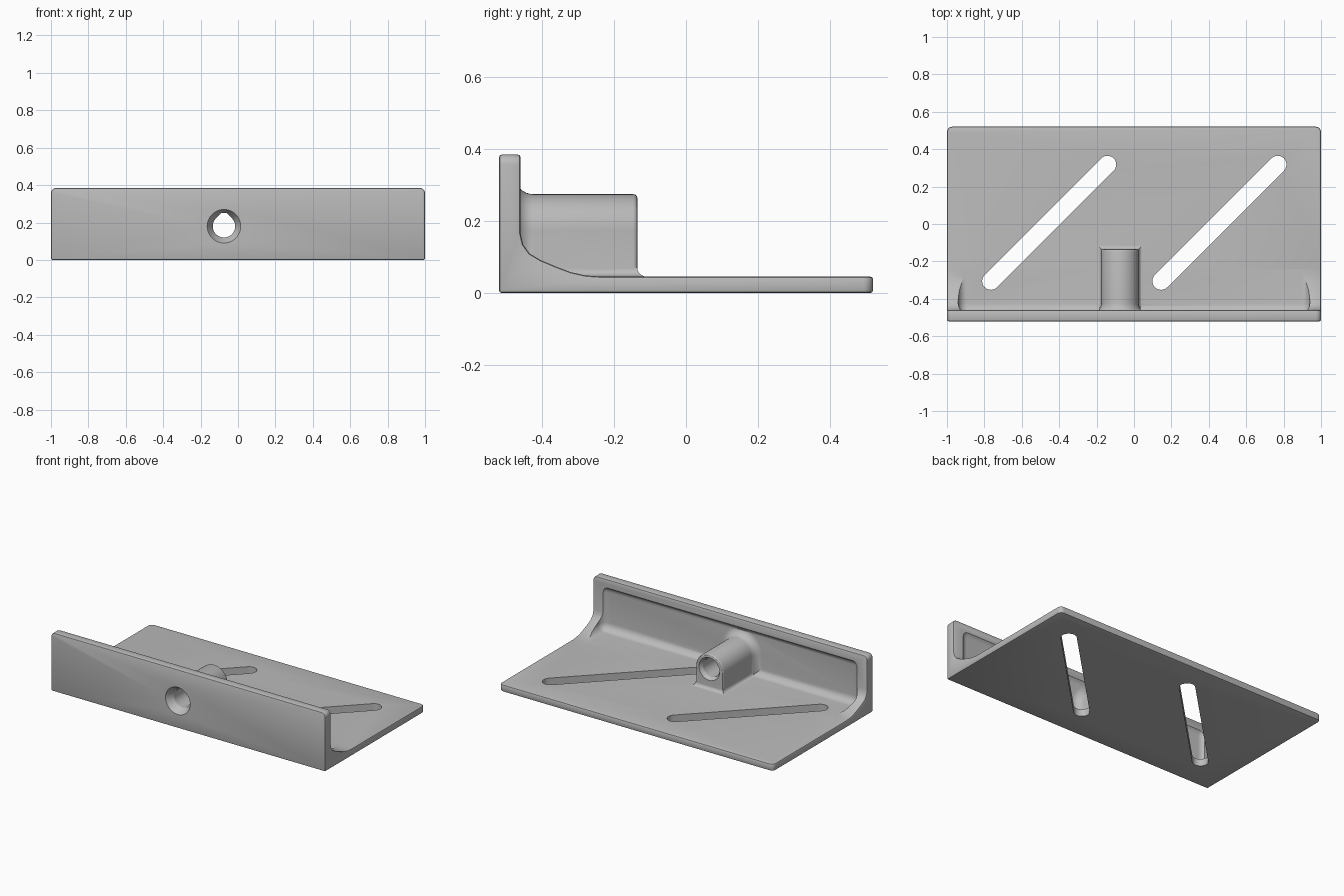
import bpy, bmesh, math
from mathutils import Vector

if "Cube" in bpy.data.objects:
    bpy.data.objects.remove(bpy.data.objects["Cube"])

grey = bpy.data.materials.new("plain_grey")
grey.use_nodes = True
grey.diffuse_color = (0.5, 0.5, 0.5, 1)
grey.node_tree.nodes["Principled BSDF"].inputs["Base Color"].default_value = grey.diffuse_color


def finish(bm, name):
    bmesh.ops.recalc_face_normals(bm, faces=bm.faces)
    mesh = bpy.data.meshes.new(name)
    bm.to_mesh(mesh)
    bm.free()
    mesh.materials.append(grey)
    obj = bpy.data.objects.new(name, mesh)
    bpy.context.collection.objects.link(obj)
    return obj


def loft(name, rings):
    """Skin equal-length rings of points and cap both ends."""
    bm = bmesh.new()
    rows = [[bm.verts.new(p) for p in ring] for ring in rings]
    n = len(rows[0])
    for a, b in zip(rows, rows[1:]):
        for i in range(n):
            j = (i + 1) % n
            bm.faces.new((a[i], a[j], b[j], b[i]))
    bm.faces.new(rows[0])
    bm.faces.new(rows[-1])
    return finish(bm, name)


def apply(obj, kind, **settings):
    mod = obj.modifiers.new(kind.lower(), kind)
    for key, value in settings.items():
        setattr(mod, key, value)
    bpy.ops.object.select_all(action='DESELECT')
    bpy.context.view_layer.objects.active = obj
    obj.select_set(True)
    bpy.ops.object.modifier_apply(modifier=mod.name)


def combine(obj, tool, operation):
    apply(obj, 'BOOLEAN', object=tool, operation=operation, solver='EXACT')
    bpy.data.objects.remove(tool)


def arc(cx, cy, r, start, end, steps):
    angles = [math.radians(start + (end - start) * i / steps) for i in range(steps + 1)]
    return [(cx + r * math.cos(a), cy + r * math.sin(a)) for a in angles]


# L-shaped body with sloping side gussets
side = [(-.52, 0), (.52, 0), (.52, .046), (-.24, .046), (-.28, .049), (-.32, .058),
        (-.36, .073), (-.405, .092), (-.435, .11), (-.453, .135), (-.46, .165),
        (-.46, .385), (-.52, .385)]
body = loft("bracket_body", [[(x, y, z) for y, z in side] for x in (-1, 1)])
bm = bmesh.new()
bm.from_mesh(body.data)
corners = []
for e in bm.edges:
    mid = (e.verts[0].co + e.verts[1].co) / 2
    if abs(mid.x) > .99 and (abs(mid.y - .52) < .001 or abs(mid.z - .385) < .001):
        corners.append(e)
bmesh.ops.bevel(bm, geom=corners, offset=.028, segments=5, profile=.5, affect='EDGES')
bm.to_mesh(body.data)
bm.free()
apply(body, 'BEVEL', width=.008, segments=2, limit_method='ANGLE', angle_limit=math.radians(40))

# Rounded pocket behind the wall, between the gussets
bm = bmesh.new()
bmesh.ops.create_cube(bm, size=1)
for v in bm.verts:
    v.co = Vector((v.co.x * 1.88, -.475 if v.co.y < 0 else .3, .0462 if v.co.z < 0 else .345))
bmesh.ops.bevel(bm, geom=bm.edges[:], offset=.05, segments=8, profile=.5, affect='EDGES')
combine(body, finish(bm, "pocket_cutter"), 'DIFFERENCE')

# Arched boss, flared into the wall and rounded at its free end
BX, BZ = -.075, .175


def arch(y, grow):
    r = .1 + grow
    pts = [(BX + r, .012)] + [(x, z) for x, z in arc(BX, BZ, r, 0, 180, 24)] + [(BX - r, .012)]
    return [(x, y, z) for x, z in pts]


rings = [arch(-.5, .05)]
for i in range(9):
    a = math.pi / 2 * i / 8
    rings.append(arch(-.425 - .05 * math.cos(a), .05 - .05 * math.sin(a)))
for i in range(4):
    a = math.pi / 2 * i / 3
    rings.append(arch(-.147 + .012 * math.sin(a), -.012 + .012 * math.cos(a)))
combine(body, loft("boss", rings), 'UNION')

# Fillet skirt where the boss meets the plate
rings = []
for i in range(7):
    a = math.pi / 2 * i / 6
    g, z = .025 * (1 - math.sin(a)) - .0005, .071 - .025 * math.cos(a)
    if i == 0:
        rings.append([(BX + s * (.1 + g), y, .02) for s, y in
                      ((-1, -.49), (1, -.49), (1, -.135 + g), (-1, -.135 + g))])
    rings.append([(BX + s * (.1 + g), y, z) for s, y in
                  ((-1, -.49), (1, -.49), (1, -.135 + g), (-1, -.135 + g))])
combine(body, loft("boss_skirt", rings), 'UNION')

# Teardrop bore and the countersinks at both ends
tear = arc(BX, .18, .06, 135, 405, 36) + [(BX + .015, .25), (BX - .015, .25)]
combine(body, loft("bore_cutter", [[(x, y, z) for x, z in tear] for y in (-.6, 0)]), 'DIFFERENCE')
for ends in (((-.53, .096), (-.47, .058)), ((-.13, .078), (-.16, .058))):
    cone = [[(x, y, z) for x, z in arc(BX, .18, r, 0, 352.5, 47)] for y, r in ends]
    combine(body, loft("countersink_cutter", cone), 'DIFFERENCE')

# Two diagonal adjustment slots
for shift in (0, .91):
    slot = arc(-.142 + shift, .318, .047, -45, 135, 12) + arc(-.765 + shift, -.305, .047, 135, 315, 12)
    combine(body, loft("slot_cutter", [[(x, y, z) for x, y in slot] for z in (-.1, .12)]), 'DIFFERENCE')

bpy.ops.object.select_all(action='DESELECT')
body.select_set(True)
bpy.context.view_layer.objects.active = body
bpy.ops.object.shade_smooth_by_angle(angle=math.radians(30))
